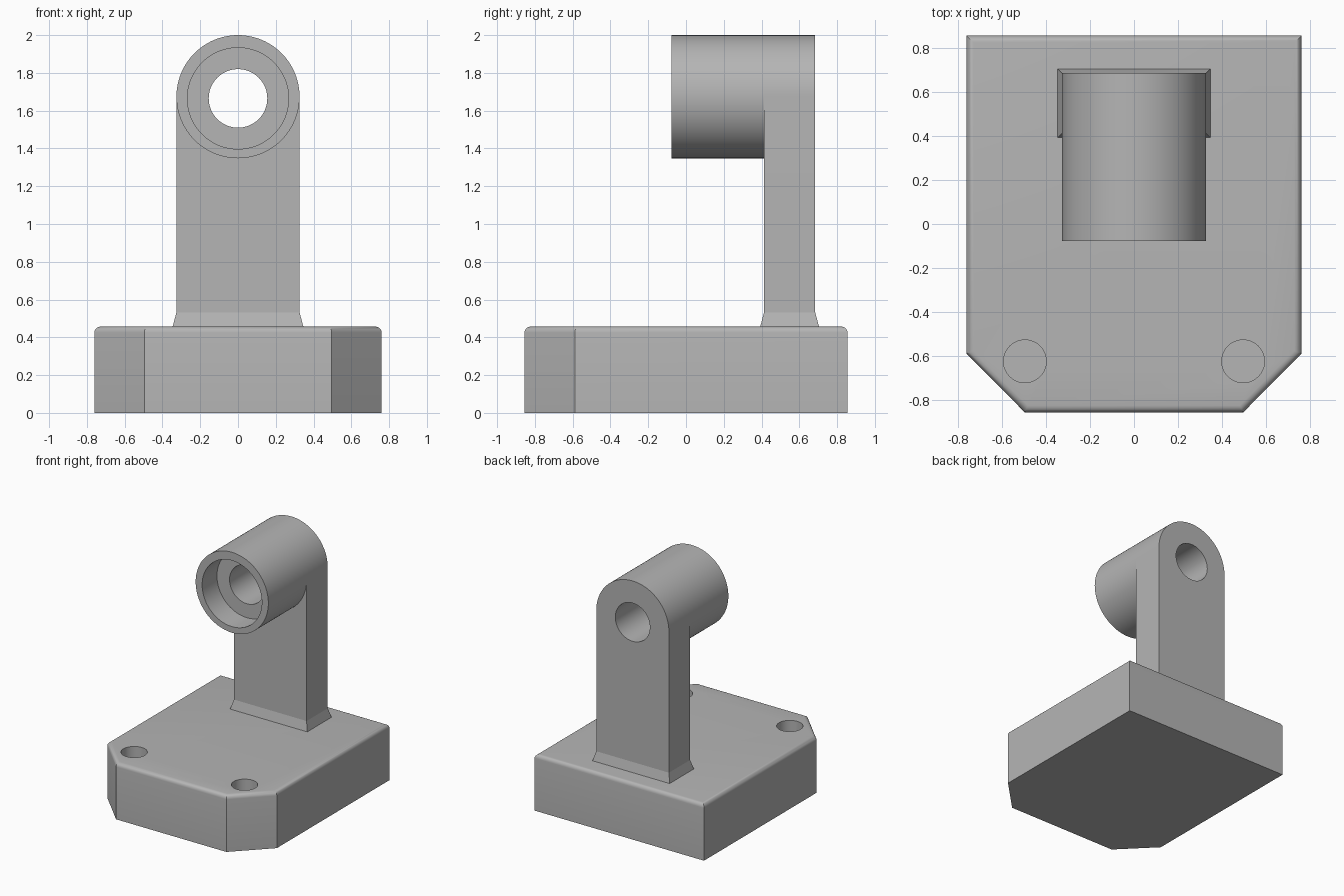
import bpy
import bmesh
import math
from mathutils import Vector

if "Cube" in bpy.data.objects:
    bpy.data.objects.remove(bpy.data.objects["Cube"], do_unlink=True)

GREY = (0.46, 0.46, 0.46, 1.0)
mat = bpy.data.materials.new("plain grey")
mat.use_nodes = True
mat.diffuse_color = GREY
mat.node_tree.nodes["Principled BSDF"].inputs["Base Color"].default_value = GREY


def prism(name, outline, direction, bevel_top=0.0):
    """Extrude a closed 3D outline along a direction, optionally rounding the far rim."""
    bm = bmesh.new()
    base = bm.faces.new([bm.verts.new(p) for p in outline])
    ext = bmesh.ops.extrude_face_region(bm, geom=[base], use_keep_orig=True)
    moved = [g for g in ext["geom"] if isinstance(g, bmesh.types.BMVert)]
    bmesh.ops.translate(bm, verts=moved, vec=Vector(direction))
    bmesh.ops.recalc_face_normals(bm, faces=bm.faces)
    if bevel_top:
        rim = [e for e in bm.edges if all(v in moved for v in e.verts)]
        bmesh.ops.bevel(bm, geom=rim, offset=bevel_top, segments=5,
                        profile=0.5, affect='EDGES')
    mesh = bpy.data.meshes.new(name)
    bm.to_mesh(mesh)
    bm.free()
    mesh.materials.append(mat)
    obj = bpy.data.objects.new(name, mesh)
    bpy.context.collection.objects.link(obj)
    return obj


def arc_y(radius, z, y, start=0.0, sweep=2 * math.pi, count=96):
    """Points on an arc that faces along y."""
    return [(radius * math.cos(start + sweep * i / count), y,
             z + radius * math.sin(start + sweep * i / count)) for i in range(count)]


def cut(obj, cutter):
    mod = obj.modifiers.new("cut", 'BOOLEAN')
    mod.operation = 'DIFFERENCE'
    mod.solver = 'EXACT'
    mod.object = cutter
    bpy.context.view_layer.objects.active = obj
    bpy.ops.object.modifier_apply(modifier=mod.name)


def drop(obj):
    bpy.data.objects.remove(obj, do_unlink=True)


# Main dimensions
BASE_TOP = 0.457
HEAD_Z, HEAD_R = 1.674, 0.326
BORE_Z = 1.665
FRONT, MID, BACK = -0.077, 0.413, 0.684

# Base block with clipped front corners and a rounded top rim
plan = [(-0.76, 0.855), (-0.76, -0.588), (-0.495, -0.855),
        (0.495, -0.855), (0.76, -0.588), (0.76, 0.855)]
base = prism("base", [(x, y, 0) for x, y in plan], (0, 0, BASE_TOP), 0.032)

# Blind holes near the clipped corners
for side in (-1, 1):
    ring = [(side * 0.495 + 0.097 * math.cos(a), -0.623 + 0.097 * math.sin(a), 0.16)
            for a in (2 * math.pi * i / 48 for i in range(48))]
    hole = prism("hole_cutter", ring, (0, 0, 0.5))
    cut(base, hole)
    drop(hole)

# Upright with a round top
arch = arc_y(HEAD_R, HEAD_Z, MID, 0, math.pi, 48) + [
    (-HEAD_R, MID, HEAD_Z), (-HEAD_R, MID, BASE_TOP), (HEAD_R, MID, BASE_TOP)]
upright = prism("upright", arch, (0, BACK - MID, 0))

# Barrel reaching forward from the upright
barrel = prism("barrel", arc_y(HEAD_R, HEAD_Z, FRONT), (0, MID - FRONT, 0))

# Through bore and front counterbore
bore = prism("bore_cutter", arc_y(0.155, BORE_Z, FRONT - 0.2), (0, 1.4, 0))
counterbore = prism("counterbore_cutter", arc_y(0.268, BORE_Z, FRONT - 0.2), (0, 0.39, 0))
cut(upright, bore)
cut(barrel, bore)
cut(barrel, counterbore)
drop(bore)
drop(counterbore)

# Flared foot where the upright meets the base
foot_corners = [(-HEAD_R, MID), (HEAD_R, MID), (HEAD_R, BACK), (-HEAD_R, BACK)]
foot = prism("upright_foot", [(x, y, BASE_TOP) for x, y in foot_corners], (0, 0, 0.075))
centre_y = (MID + BACK) / 2
for v in foot.data.vertices:
    if v.co.z < BASE_TOP + 0.01:
        v.co.x += math.copysign(0.02, v.co.x)
        v.co.y += math.copysign(0.02, v.co.y - centre_y)

# Smooth curved surfaces, keep hard edges
bpy.ops.object.select_all(action='DESELECT')
for obj in (base, upright, barrel, foot):
    obj.select_set(True)
bpy.context.view_layer.objects.active = base
bpy.ops.object.shade_smooth_by_angle(angle=math.radians(25))
